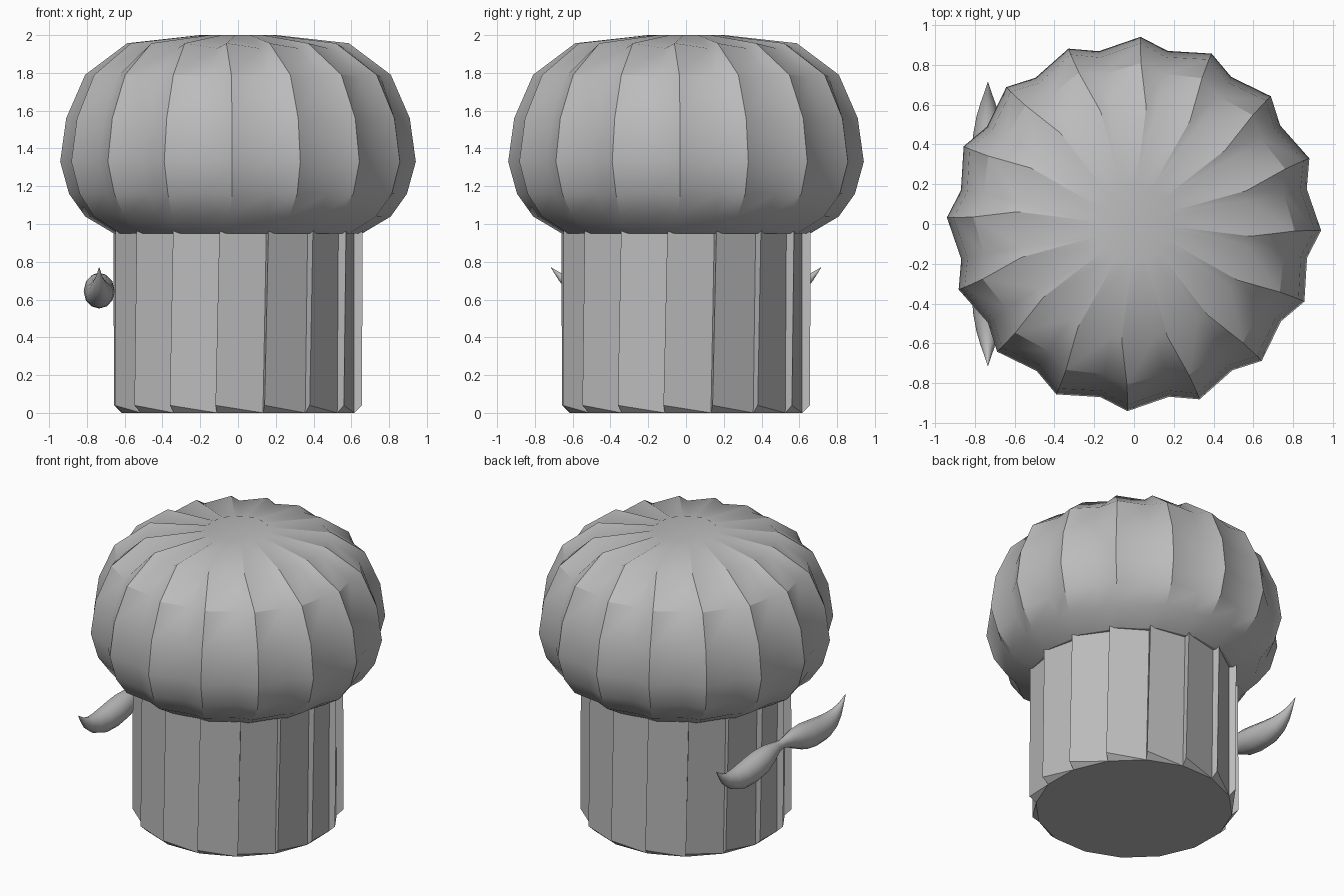
import bpy, math

if "Cube" in bpy.data.objects:
    bpy.data.objects.remove(bpy.data.objects["Cube"])

grey = bpy.data.materials.new("plain grey")
grey.diffuse_color = (0.5, 0.5, 0.5, 1)
grey.use_nodes = True
grey.node_tree.nodes["Principled BSDF"].inputs["Base Color"].default_value = grey.diffuse_color


def ring_point(r, deg, z):
    a = math.radians(deg)
    return (r * math.cos(a), r * math.sin(a), z)


def make(name, verts, faces, smooth=None):
    me = bpy.data.meshes.new(name)
    me.from_pydata(verts, [], faces)
    me.materials.append(grey)
    ob = bpy.data.objects.new(name, me)
    bpy.context.collection.objects.link(ob)
    bpy.ops.object.select_all(action='DESELECT')
    ob.select_set(True)
    bpy.context.view_layer.objects.active = ob
    if smooth:
        bpy.ops.object.shade_smooth_by_angle(angle=math.radians(smooth))
    return ob


def bridge(rings, n):
    return [(i * n + j, i * n + (j + 1) % n, (i + 1) * n + (j + 1) % n, (i + 1) * n + j)
            for i in range(rings - 1) for j in range(n)]


N, STEP = 16, 22.5

# Pleated wrapper: saw-tooth panels, outer on one side and inner on the other
verts, faces = [], []
for k in range(N):
    a, t = 12.2 + k * STEP, 14.0 + k * STEP
    verts += [ring_point(0.625, a, 0), ring_point(0.667, a, 0.04),
              ring_point(0.62, t, 0.97), ring_point(0.667, t, 0.97)]
for k in range(N):
    i, j = 4 * k, 4 * ((k + 1) % N)
    faces += [(i + 1, j, j + 2, i + 3),      # panel
              (i, i + 1, i + 3, i + 2),      # radial step
              (i, j, i + 1)]                 # sloped lower edge
faces.append([4 * k for k in reversed(range(N))])
make("wrapper", verts, faces)

# Fluted dome: z peak, r peak, angle peak, z valley, r valley
profile = [(0.95, 0.66, -4, 0.95, 0.64),
           (1.04, 0.81, -3, 1.04, 0.775),
           (1.16, 0.895, -2, 1.16, 0.845),
           (1.33, 0.942, -2, 1.33, 0.887),
           (1.56, 0.91, -2, 1.55, 0.855),
           (1.79, 0.81, -2.5, 1.78, 0.77),
           (1.957, 0.59, -6, 1.93, 0.575),
           (2.0, 0.2, -4, 1.995, 0.2)]
verts = []
for zp, rp, ap, zv, rv in profile:
    for k in range(N):
        verts += [ring_point(rv, -11 + k * STEP, zv), ring_point(rp, ap + k * STEP, zp)]
n = 2 * N
faces = bridge(len(profile), n)
faces += [list(reversed(range(n))), [(len(profile) - 1) * n + j for j in range(n)]]
make("dome_top", verts, faces, 30)

# Curled moustache: y, z, radius along one half, mirrored
half = [(0.06, 0.69, 0.04), (0.14, 0.678, 0.065), (0.24, 0.655, 0.086), (0.34, 0.64, 0.088),
        (0.45, 0.635, 0.08), (0.54, 0.65, 0.062), (0.61, 0.68, 0.04), (0.66, 0.716, 0.02),
        (0.715, 0.77, 0.001)]
path = [(-y, z, r) for y, z, r in reversed(half)] + [(0, 0.69, 0.03)] + half
M = 12
verts = []
for i, (y, z, r) in enumerate(path):
    p, q = path[max(i - 1, 0)], path[min(i + 1, len(path) - 1)]
    d = math.hypot(q[0] - p[0], q[1] - p[1])
    ty, tz = (q[0] - p[0]) / d, (q[1] - p[1]) / d
    for j in range(M):
        a = 2 * math.pi * j / M
        s = r * math.sin(a)
        verts.append((-0.735 - 0.93 * r * math.cos(a), y - tz * s, z + ty * s))
faces = [tuple(reversed(f)) for f in bridge(len(path), M)]
faces += [list(range(M)), [len(verts) - 1 - j for j in range(M)]]
ob = make("moustache", verts, faces, 40)

# Consistent outward normals
import bmesh
for o in bpy.context.collection.objects:
    bm = bmesh.new()
    bm.from_mesh(o.data)
    bmesh.ops.recalc_face_normals(bm, faces=bm.faces)
    bm.to_mesh(o.data)
    bm.free()
